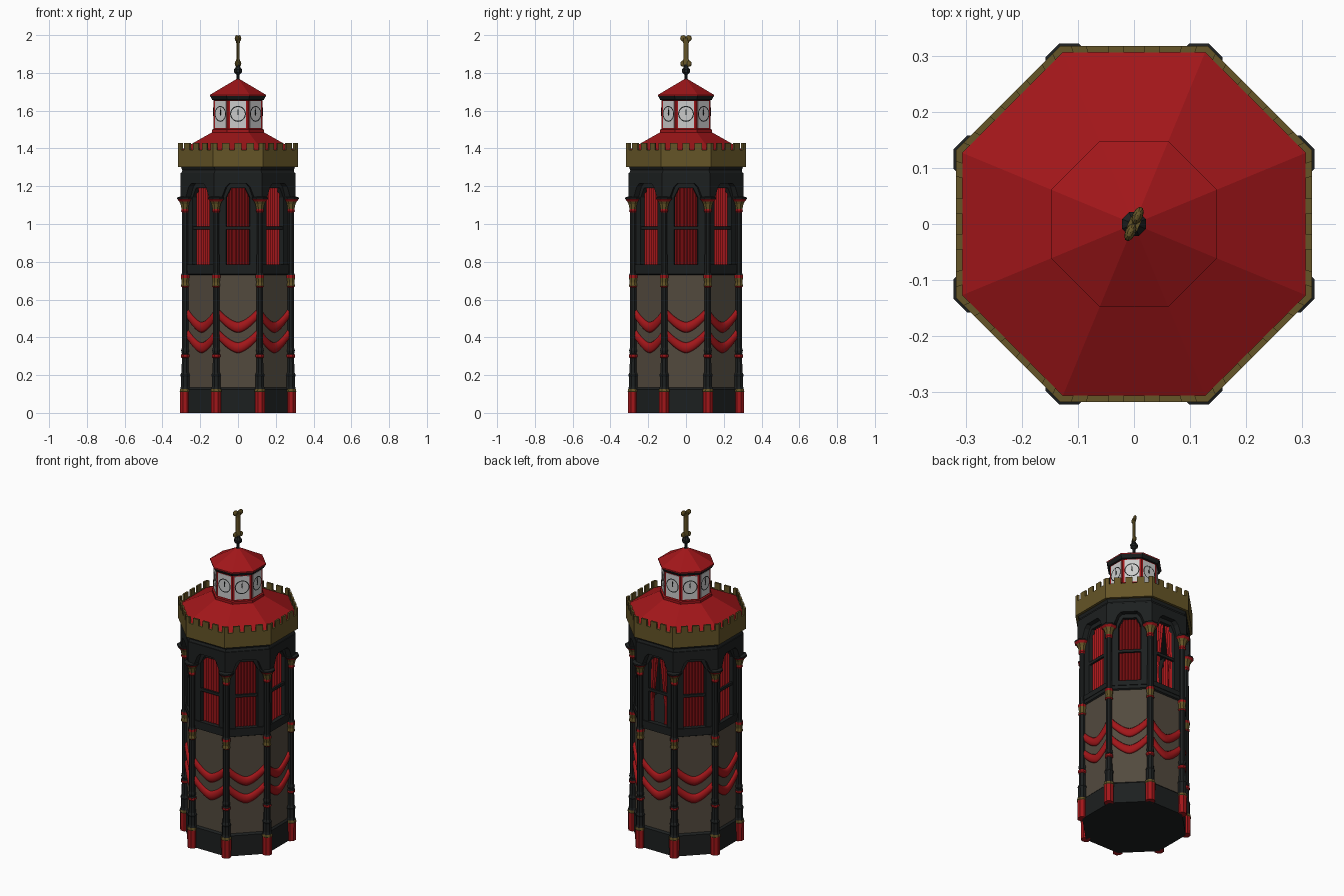
import bpy, math
from math import pi, sin, cos, tan

if "Cube" in bpy.data.objects:
    bpy.data.objects.remove(bpy.data.objects["Cube"])

def material(name, rgb):
    m = bpy.data.materials.new(name)
    m.diffuse_color = (*rgb, 1)
    m.use_nodes = True
    m.node_tree.nodes["Principled BSDF"].inputs["Base Color"].default_value = m.diffuse_color
    return m

MATS = {
    "red": material("red", (0.36, 0.008, 0.01)),
    "gold": material("gold", (0.13, 0.09, 0.02)),
    "black": material("black", (0.012, 0.014, 0.014)),
    "stone": material("stone", (0.085, 0.068, 0.048)),
    "white": material("white", (0.7, 0.7, 0.7)),
}
T8 = tan(pi / 8)

def mesh(name, verts, faces, cols, smooth=False):
    """Mesh from data; cols is one colour or one per face."""
    me = bpy.data.meshes.new(name)
    me.from_pydata(verts, [], faces)
    if isinstance(cols, str):
        cols = [cols] * len(faces)
    used = list(dict.fromkeys(cols))
    for c in used:
        me.materials.append(MATS[c])
    for p, c in zip(me.polygons, cols):
        p.material_index = used.index(c)
        p.use_smooth = smooth
    return me

def add(name, me, loc=(0, 0, 0), turn=0.0, scale=(1, 1, 1)):
    ob = bpy.data.objects.new(name, me)
    ob.location, ob.rotation_euler, ob.scale = loc, (0, 0, turn), scale
    bpy.context.collection.objects.link(ob)
    return ob

def around(name, me, skip=()):
    """One copy of a front-face mesh on each of the eight sides."""
    for k in range(8):
        if k not in skip:
            add(f"{name}_{k}", me, turn=k * pi / 4)

def lathe(name, profile, n=8):
    """Profile rows (apothem, z, colour of the band above), capped ends."""
    verts, faces, cols = [], [], []
    for r, z, _ in profile:
        for i in range(n):
            a = (i + 0.5) * 2 * pi / n
            verts.append((r / cos(pi / n) * cos(a), r / cos(pi / n) * sin(a), z))
    for j in range(len(profile) - 1):
        for i in range(n):
            k = (i + 1) % n
            faces.append((j * n + i, j * n + k, j * n + n + k, j * n + n + i))
            cols.append(profile[j][2])
    last = (len(profile) - 1) * n
    faces += [tuple(range(n))[::-1], tuple(range(last, last + n))]
    cols += [profile[0][2], profile[-1][2]]
    return mesh(name, verts, faces, cols)

def prism(name, outline, d0, d1, col, mitre=True):
    """Front-face outline (x, z) between depths d0 (outer) and d1 (inner)."""
    n, s = len(outline), (d1 / d0 if mitre else 1)
    verts = [(x, -d0, z) for x, z in outline] + [(x * s, -d1, z) for x, z in outline]
    faces = [tuple(range(n)), tuple(range(n, 2 * n))[::-1]]
    faces += [(i, i + n, (i + 1) % n + n, (i + 1) % n) for i in range(n)]
    return mesh(name, verts, faces, col)

def rect(w, z0, z1):
    return [(-w, z0), (w, z0), (w, z1), (-w, z1)]

def mirrored(half):
    """Close an outline by mirroring its right half."""
    return half + [(-x, z) for x, z in reversed(half)]

# Tower body: base, stone walls, window floor
add("tower_body", lathe("tower_body", [
    (0.28, 0, "black"), (0.28, 0.125, "black"), (0.27, 0.135, "stone"),
    (0.27, 0.73, "black"), (0.279, 0.735, "black"), (0.279, 0.77, "black")]))

# Window frames, crossbars and arched hoods
w = 0.276 * T8
around("window_frame", prism("window_frame", mirrored(
    [(0.038, 1.19), (0.064, 1.14), (0.064, 0.76), (w, 0.76), (w, 1.25)]), 0.276, 0.25, "black"))
around("window_sill", prism("window_sill", rect(0.1, 0.755, 0.785), 0.283, 0.25, "black"))
around("window_bar", prism("window_bar", rect(0.066, 0.972, 0.988), 0.274, 0.262, "black"))
w = 0.305 * T8
around("arch_hood", prism("arch_hood", mirrored(
    [(0.045, 1.215), (0.065, 1.195), (0.09, 1.13), (w, 1.13), (w, 1.27)]), 0.305, 0.265, "black"))

# Curtains: pleated halves, parted on the back side
def curtain(name, rows):
    verts, faces, n = [], [], 9
    for side in (-1, 1):
        base = len(verts)
        for z, inner, outer in rows:
            for i in range(n):
                x = inner + (outer - inner) * i / (n - 1)
                verts.append((side * x, -0.256 + (0.005 if i % 2 else -0.005), z))
        for j in range(len(rows) - 1):
            for i in range(n - 1):
                a = base + j * n + i
                f = (a, a + 1, a + n + 1, a + n)
                faces.append(f if side > 0 else f[::-1])
    return mesh(name, verts, faces, "red")

around("curtain", curtain("curtain", [(0.775, 0, 0.068), (1.2, 0, 0.068)]), skip=(4,))
add("parted_curtain", curtain("parted_curtain", [
    (0.775, 0.034, 0.064), (0.9, 0.036, 0.066), (1.02, 0.022, 0.068), (1.2, 0.002, 0.068)]), turn=pi)

# Header, cornice and gallery deck under the roof
add("cornice", lathe("cornice", [
    (0.27, 1.2, "black"), (0.27, 1.26, "black"), (0.3, 1.27, "black"),
    (0.295, 1.285, "black"), (0.302, 1.302, "gold"), (0.31, 1.302, "gold"), (0.31, 1.385, "gold")]))

# Battlement: notched wall on each side
w, gaps, top, low = 0.317 * T8, 4, 1.43, 1.392
outline = [(-w, 1.302), (w, 1.302), (w, top)]
for i in range(gaps):
    c = w - (i + 0.5) * 2 * w / gaps
    outline += [(c + 0.013, top), (c + 0.013, low), (c - 0.013, low), (c - 0.013, top)]
outline.append((-w, top))
around("battlement", prism("battlement", outline, 0.317, 0.306, "gold"))

# Roof skirt, clock lantern and cap
add("roof", lathe("roof", [
    (0.309, 1.38, "red"), (0.309, 1.388, "red"), (0.138, 1.485, "red"), (0.138, 1.5, "red"),
    (0.129, 1.503, "red"), (0.129, 1.655, "black"), (0.137, 1.658, "black"),
    (0.148, 1.678, "red"), (0.148, 1.684, "red"), (0.012, 1.765, "red")]))
around("clock_panel", prism("clock_panel", rect(0.043, 1.508, 1.65), 0.131, 0.125, "white", False))
seg, ring_v = 20, []
for r in (0.0365, 0.042):
    ring_v += [(r * cos(2 * pi * i / seg), -0.1325, 1.583 + r * sin(2 * pi * i / seg)) for i in range(seg)]
ring_f = [(i, (i + 1) % seg, (i + 1) % seg + seg, i + seg)[::-1] for i in range(seg)]
around("clock_ring", mesh("clock_ring", ring_v, ring_f, "black"))
around("clock_hand", prism("clock_hand", [
    (0, 1.572), (0.004, 1.585), (0, 1.618), (-0.004, 1.585)], 0.133, 0.13, "black", False))

# Corner columns with plinth, rings and capitals
column = lathe("column", [
    (0.026, 0, "red"), (0.027, 0.11, "gold"), (0.029, 0.113, "gold"), (0.026, 0.127, "black"),
    (0.022, 0.14, "black"), (0.022, 0.19, "black"), (0.025, 0.2, "black"), (0.019, 0.215, "black"),
    (0.017, 0.29, "red"), (0.022, 0.295, "red"), (0.022, 0.308, "black"), (0.017, 0.315, "black"),
    (0.021, 0.33, "black"), (0.017, 0.345, "black"), (0.017, 0.665, "red"),
    (0.022, 0.672, "gold"), (0.018, 0.69, "gold"), (0.022, 0.715, "red"),
    (0.022, 0.73, "black"), (0.017, 0.74, "black"), (0.016, 1.06, "red"),
    (0.021, 1.068, "red"), (0.019, 1.08, "gold"), (0.024, 1.105, "gold"), (0.032, 1.12, "red"),
    (0.042, 1.132, "black"), (0.042, 1.14, "black"), (0.015, 1.15, "black")])
for k in range(8):
    a = (k + 0.5) * pi / 4
    add(f"column_{k}", column, (0.303 * cos(a), 0.303 * sin(a), 0), a - pi / 8)

# Draped swags, two per side
def swag(name, z0):
    verts, faces, n, m = [], [], 12, 8
    for i in range(n + 1):
        u = -1 + 2 * i / n
        zc = z0 - 0.068 * (1 - abs(u) ** 1.6)
        for j in range(m):
            b = 2 * pi * j / m
            verts.append((0.1 * u, -0.272 - 0.013 * sin(b), zc + 0.028 * cos(b)))
    for i in range(n):
        for j in range(m):
            k = (j + 1) % m
            faces.append((i * m + j, i * m + k, i * m + m + k, i * m + m + j))
    return mesh(name, verts, faces, "red", True)

around("upper_swag", swag("upper_swag", 0.52))
around("lower_swag", swag("lower_swag", 0.412))

# Finial: turned stem topped with a bone
add("finial_stem", lathe("finial_stem", [
    (0.016, 1.755, "black"), (0.009, 1.768, "black"), (0.009, 1.792, "black"), (0.02, 1.803, "black"),
    (0.021, 1.818, "black"), (0.012, 1.83, "black"), (0.008, 1.845, "black")]))
turn = math.radians(66)
add("bone_shaft", lathe("bone_shaft", [
    (0.02, 1.845, "gold"), (0.014, 1.875, "gold"), (0.014, 1.955, "gold"), (0.02, 1.985, "gold")]),
    turn=turn, scale=(1, 0.5, 1))
for z in (1.849, 1.983):
    for s in (-1, 1):
        bpy.ops.mesh.primitive_uv_sphere_add(
            segments=10, ring_count=6, radius=0.017,
            location=(s * 0.016 * cos(turn), s * 0.016 * sin(turn), z), rotation=(0, 0, turn))
        knob = bpy.context.object
        knob.name = "bone_knob"
        knob.scale = (1, 0.55, 1)
        knob.data.materials.append(MATS["gold"])
